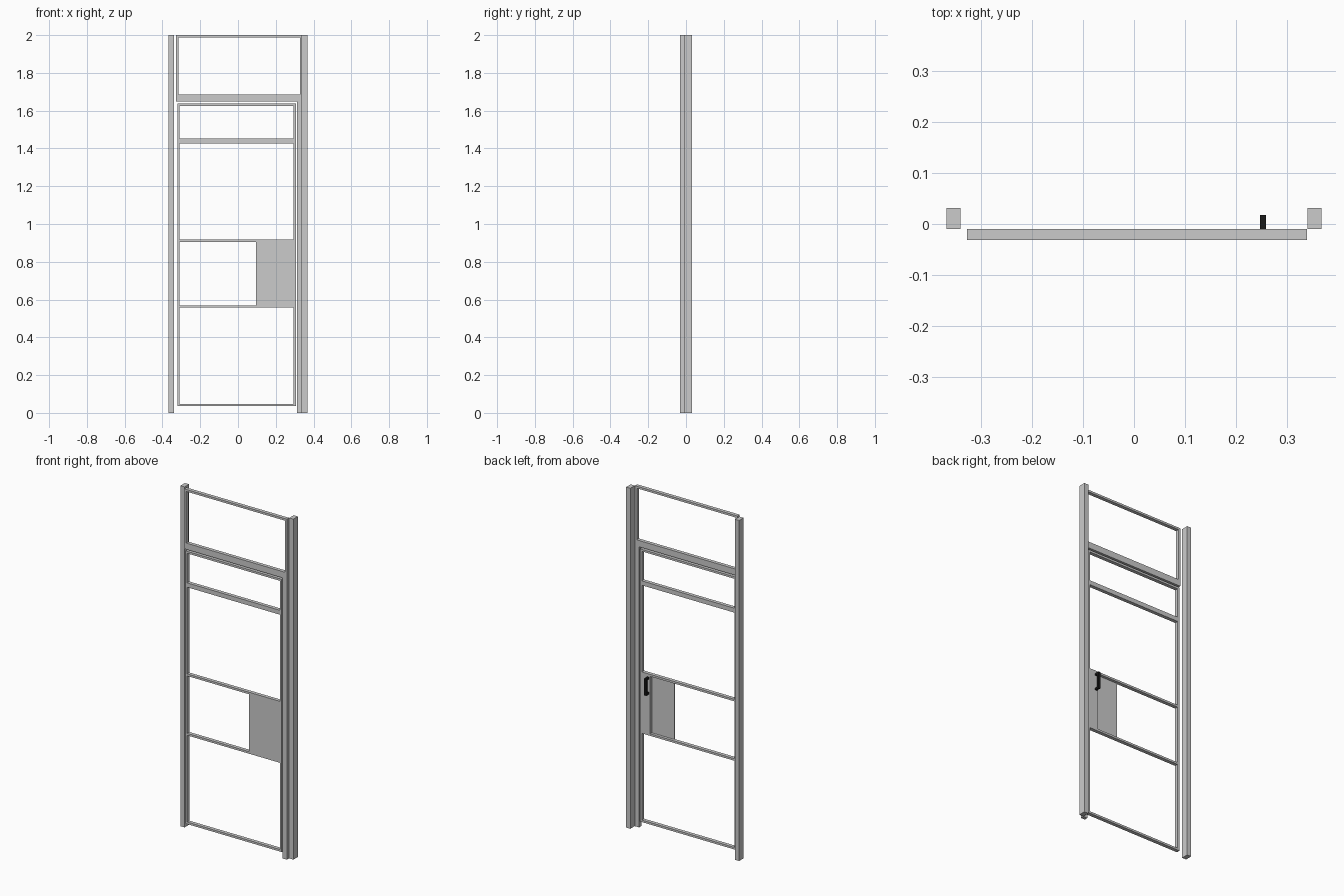
import bpy

if "Cube" in bpy.data.objects:
    bpy.data.objects.remove(bpy.data.objects["Cube"])

FRONT, MID, BACK = -0.031, -0.010, 0.031   # depth planes of frame and posts
T = 0.012                                  # thin bar thickness


def box(name, x0, x1, z0, z1, y0=FRONT, y1=MID):
    bpy.ops.mesh.primitive_cube_add(size=1, location=((x0 + x1) / 2, (y0 + y1) / 2, (z0 + z1) / 2))
    ob = bpy.context.object
    ob.name = name
    ob.scale = (x1 - x0, y1 - y0, z1 - z0)
    bpy.ops.object.transform_apply(location=False, rotation=False, scale=True)
    return ob


# Wall posts, full height
for side, s in (("left", -1), ("right", 1)):
    a, b = sorted((s * 0.340, s * 0.367))
    box(f"{side}_post", a, b, 0, 2, MID, BACK)

# Right jamb beside the door
box("right_jamb", 0.312, 0.339, 0, 1.648)

# Upper fixed frame
L, R = -0.327, 0.339
box("transom_rail", L, R, 1.648, 1.685)
box("upper_top_rail", L, R, 2 - T, 2)
box("upper_left_stile", L, L + T, 1.685, 2 - T)
box("upper_right_stile", R - T, R, 1.685, 2 - T)

# Door leaf: stiles and rails
L, R = -0.321, 0.306
box("door_left_stile", L, L + T, 0.036, 1.638)
box("door_right_stile", R - T, R, 0.036, 1.638)
for name, z0, z1 in (("bottom", 0.036, 0.048), ("lower", 0.557, 0.569),
                     ("middle", 0.906, 0.918), ("upper", 1.427, 1.453),
                     ("top", 1.626, 1.638)):
    box(f"door_{name}_rail", L + T, R - T, z0, z1)

# Lock panel with a thicker strip behind it
box("lock_panel", 0.094, R - T, 0.569, 0.906, FRONT, -0.026)
box("lock_strip", 0.240, R - T, 0.569, 0.906, -0.026, MID)

# Black pull handle
black = bpy.data.materials.new("black")
black.diffuse_color = (0.01, 0.01, 0.01, 1)
black.use_nodes = True
black.node_tree.nodes["Principled BSDF"].inputs["Base Color"].default_value = black.diffuse_color
X0, X1, Z0, Z1 = 0.247, 0.259, 0.80, 0.90
parts = [box("handle_grip", X0, X1, Z0, Z1, 0.006, 0.018),
         box("handle_lower_foot", X0, X1, Z0, Z0 + 0.012, MID, 0.006),
         box("handle_upper_foot", X0, X1, Z1 - 0.012, Z1, MID, 0.006)]
for p in parts:
    p.data.materials.append(black)
